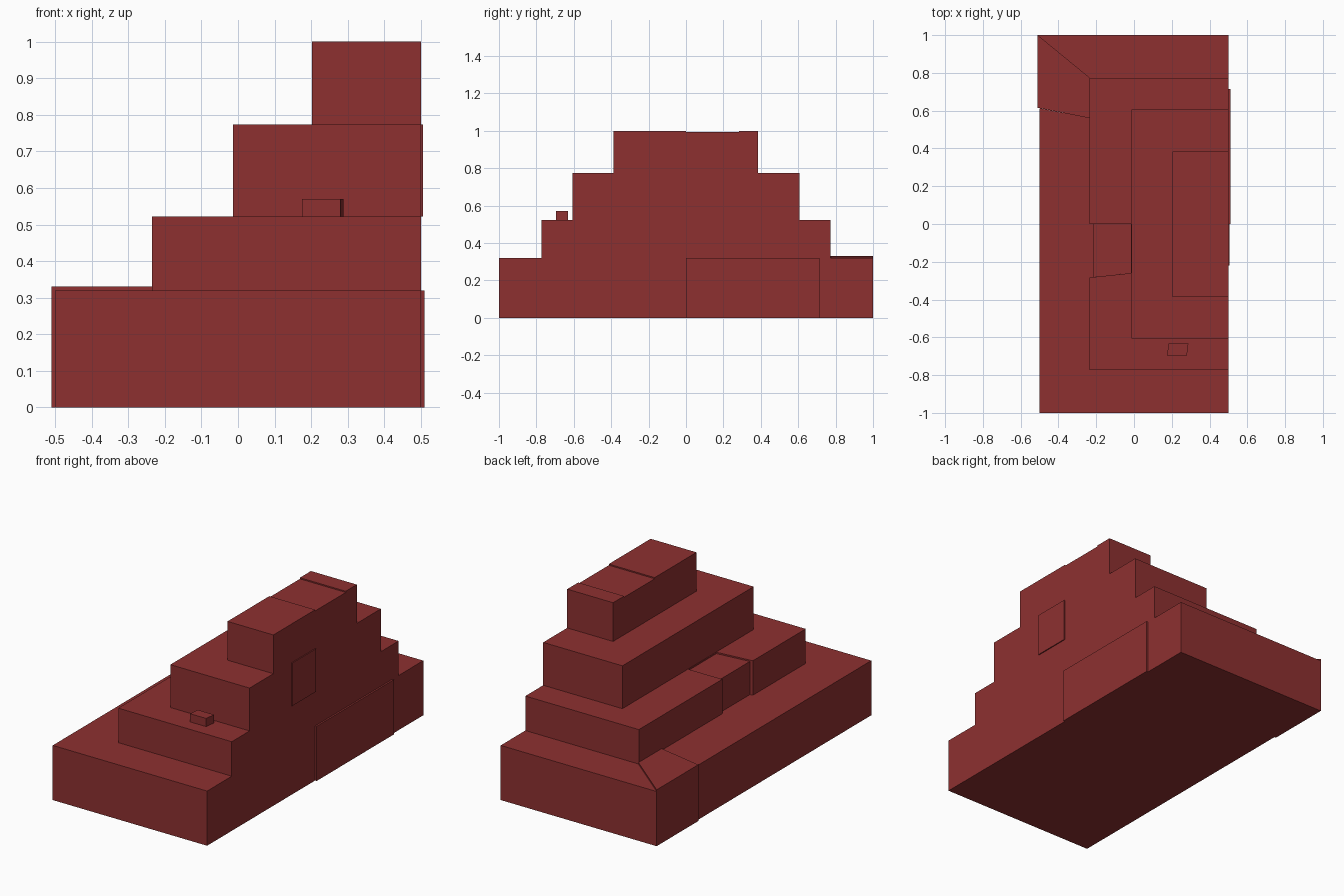
import bpy
import bmesh

if "Cube" in bpy.data.objects:
    bpy.data.objects.remove(bpy.data.objects["Cube"])

red = bpy.data.materials.new("red_stone")
red.diffuse_color = (0.27, 0.03, 0.03, 1)
red.use_nodes = True
red.node_tree.nodes["Principled BSDF"].inputs["Base Color"].default_value = red.diffuse_color


def prism(name, outline, z0, z1):
    """Extrude a counter-clockwise plan outline from z0 up to z1."""
    bm = bmesh.new()
    base = bm.faces.new([bm.verts.new((x, y, z0)) for x, y in outline])
    top = bmesh.ops.extrude_face_region(bm, geom=[base], use_keep_orig=True)
    for v in top["geom"]:
        if isinstance(v, bmesh.types.BMVert):
            v.co.z = z1
    bmesh.ops.recalc_face_normals(bm, faces=bm.faces)
    mesh = bpy.data.meshes.new(name)
    bm.to_mesh(mesh)
    bm.free()
    mesh.materials.append(red)
    obj = bpy.data.objects.new(name, mesh)
    bpy.context.collection.objects.link(obj)
    return obj


def block(name, x0, x1, y0, y1, z0, z1):
    return prism(name, [(x0, y0), (x1, y0), (x1, y1), (x0, y1)], z0, z1)


# Bottom tier, with a separate mitred corner stone at the back left
prism("bottom_tier", [(-0.5, -1), (0.5, -1), (0.5, 1), (-0.51, 1),
                      (-0.235, 0.775), (-0.235, 0.56), (-0.5, 0.613)], 0, 0.32)
prism("corner_stone", [(-0.51, 1), (-0.51, 0.615), (-0.235, 0.56),
                       (-0.235, 0.775)], 0, 0.33)

# Second tier, with one slightly sunken stone on its left side
prism("second_tier", [(-0.235, -0.772), (0.5, -0.772), (0.5, 0.772),
                      (-0.235, 0.772), (-0.235, 0), (-0.015, 0),
                      (-0.015, -0.26), (-0.235, -0.283)], 0.32, 0.522)
prism("sunken_stone", [(-0.217, -0.281), (-0.015, -0.26), (-0.015, 0),
                       (-0.217, 0)], 0.32, 0.514)

# Third tier
block("third_tier", -0.013, 0.5, -0.607, 0.607, 0.522, 0.773)

# Top tier in three sections, the middle one slightly lower
for name, y0, y1, z in (("top_front", -0.387, 0, 1.0),
                        ("top_middle", 0, 0.283, 0.993),
                        ("top_back", 0.283, 0.385, 1.0)):
    block(name, 0.203, 0.5, y0, y1, 0.773, z)

# Raised slabs on the flat right face
block("lower_slab", 0.5, 0.51, 0, 0.715, 0, 0.32)
block("upper_slab", 0.5, 0.506, -0.22, 0, 0.522, 0.773)

# Small loose stone on the front ledge
prism("loose_stone", [(0.175, -0.695), (0.28, -0.695), (0.288, -0.632),
                      (0.183, -0.632)], 0.522, 0.57)
